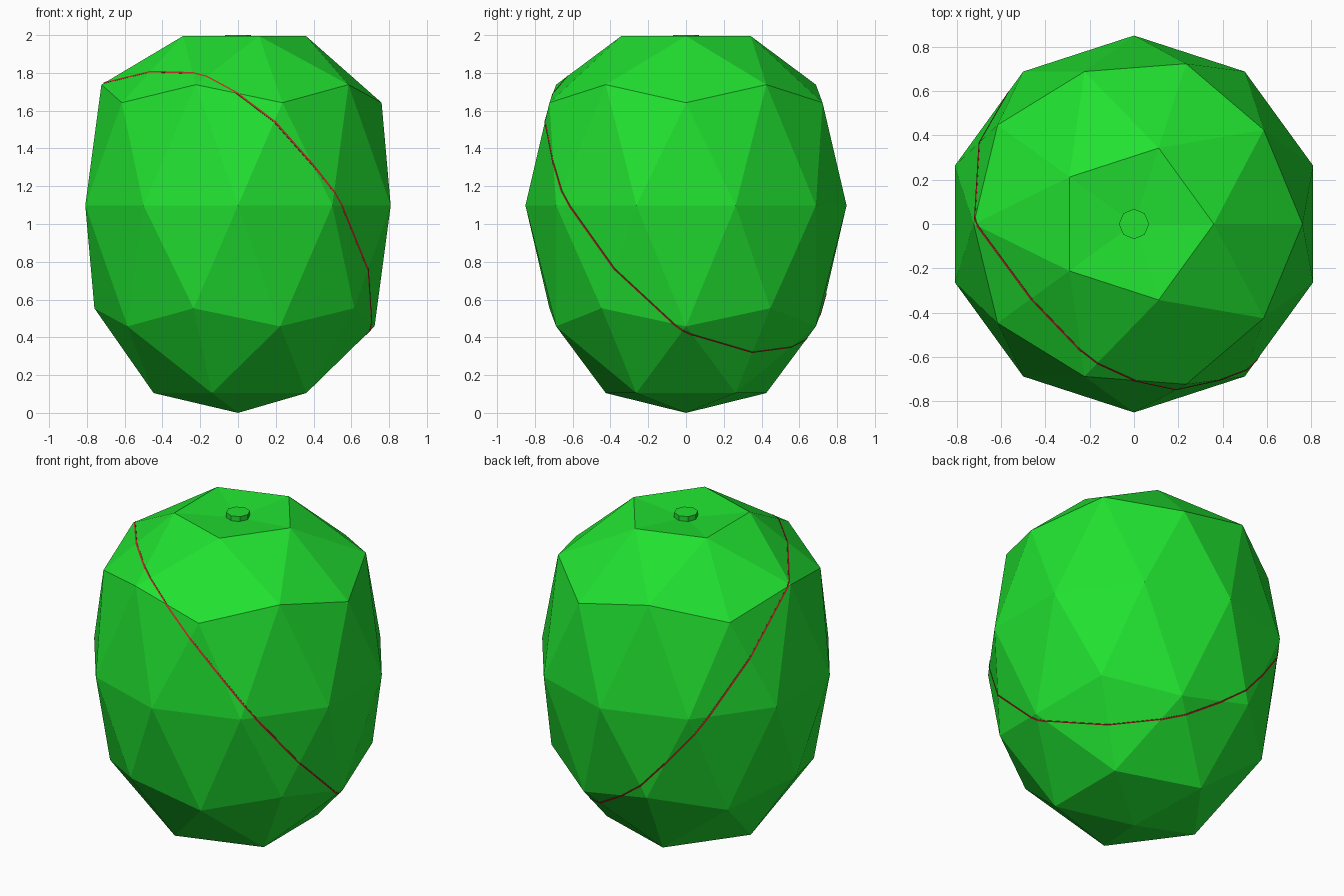
import bpy, bmesh, math
from mathutils import Vector

if "Cube" in bpy.data.objects:
    bpy.data.objects.remove(bpy.data.objects["Cube"])


def material(name, color):
    m = bpy.data.materials.new(name)
    m.diffuse_color = (*color, 1)
    m.use_nodes = True
    m.node_tree.nodes["Principled BSDF"].inputs["Base Color"].default_value = m.diffuse_color
    return m


GREEN = material("green", (0.015, 0.75, 0.03))
RED = material("red", (0.5, 0.03, 0.02))


def add_object(name, data, mat):
    ob = bpy.data.objects.new(name, data)
    data.materials.append(mat)
    bpy.context.collection.objects.link(ob)
    return ob


def add_mesh(name, bm, mat):
    me = bpy.data.meshes.new(name)
    bm.to_mesh(me)
    bm.free()
    return add_object(name, me, mat)


def shell():
    """Stretched faceted ball with flattened, slightly dished top."""
    bm = bmesh.new()
    bmesh.ops.create_icosphere(bm, subdivisions=2, radius=1)
    for v in bm.verts:
        z, k = v.co.z, 0.85
        if z > 0.95:
            h = 1.963
        elif z > 0.7:
            h, k = 1.995, 0.685
        elif z < -0.95:
            h = 0.0
        elif z < -0.7:
            h = 0.105
        else:
            h = 1.098 + 1.217 * z
        v.co = (v.co.x * k, v.co.y * k, h)
    return bm


def part_of_shell(name, lid):
    bm = shell()
    drop = [f for f in bm.faces
            if (min(v.co.z for v in f.verts) > 1.6) != lid]
    bmesh.ops.delete(bm, geom=drop, context='FACES')
    return add_mesh(name, bm, GREEN)


# Body and its domed lid
part_of_shell("body", False)
part_of_shell("lid", True)

# Small eight-sided button in the dish
bm = bmesh.new()
bmesh.ops.create_cone(bm, cap_ends=True, segments=8, radius1=0.068,
                      radius2=0.068, depth=0.05)
bmesh.ops.translate(bm, verts=bm.verts, vec=(0, 0, 1.975))
add_mesh("top_button", bm, GREEN)

# Thin tilted band following the shell where a slanted plane crosses it
bm = shell()
centre = Vector((0, 0, 1.077))
normal = Vector((0.94, 0.87, 1)).normalized()
cut = bmesh.ops.bisect_plane(bm, geom=bm.verts[:] + bm.edges[:] + bm.faces[:],
                             plane_co=centre, plane_no=normal)["geom_cut"]
u = normal.orthogonal().normalized()
w = normal.cross(u)
points = [centre + (g.co - centre) * 0.995
          for g in cut if isinstance(g, bmesh.types.BMVert)]
points.sort(key=lambda p: math.atan2((p - centre).dot(w), (p - centre).dot(u)))
bm.free()

curve = bpy.data.curves.new("band", 'CURVE')
curve.dimensions = '3D'
curve.bevel_depth = 0.008
curve.bevel_resolution = 0
line = curve.splines.new('POLY')
line.points.add(len(points) - 1)
for q, p in zip(line.points, points):
    q.co = (*p, 1)
line.use_cyclic_u = True
line.use_smooth = False
add_object("band", curve, RED)
